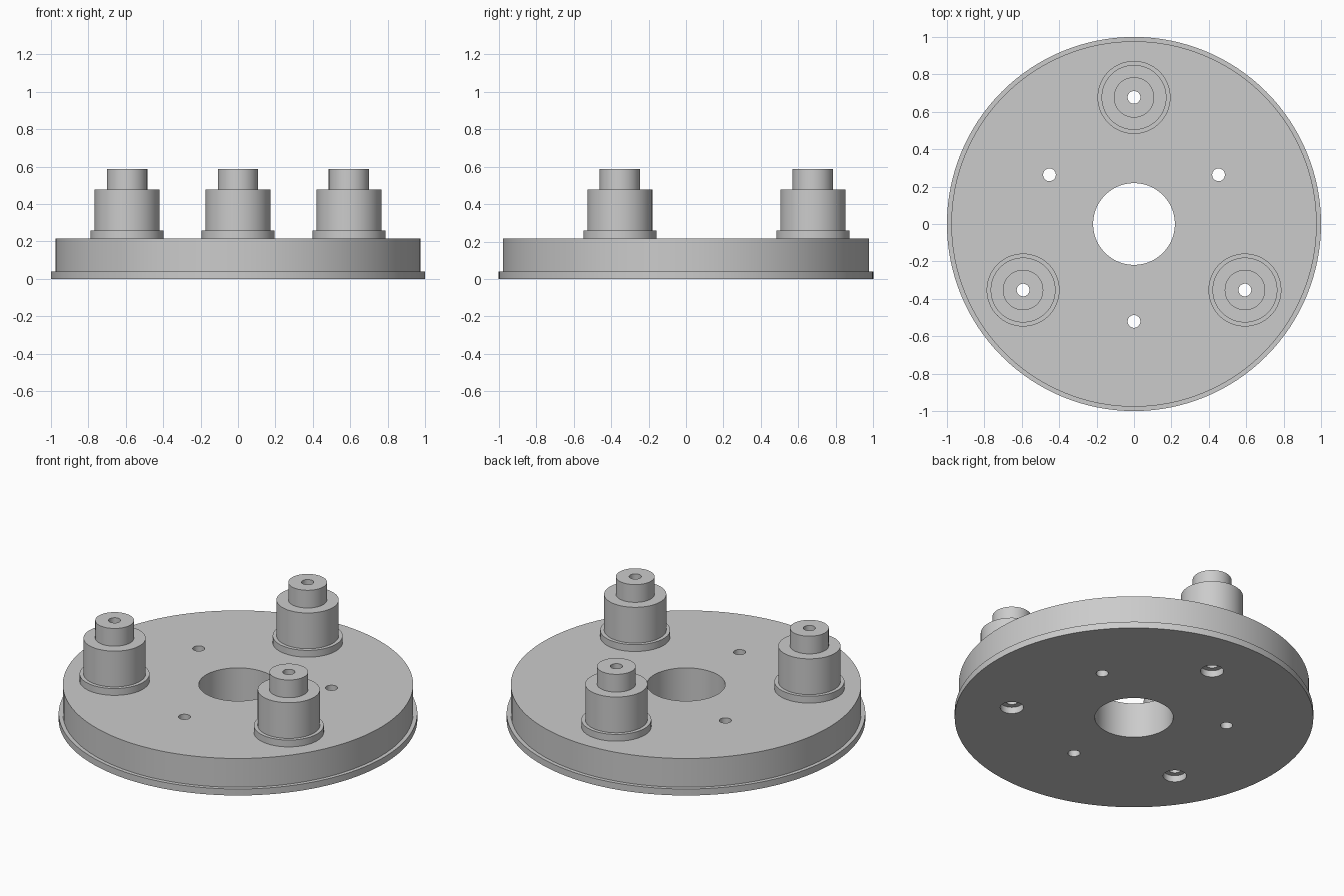
import bpy, bmesh, math
from mathutils import Vector

cube = bpy.data.objects.get("Cube")
if cube:
    bpy.data.objects.remove(cube, do_unlink=True)

# One plain grey finish
grey = bpy.data.materials.new("light grey")
grey.use_nodes = True
colour = (0.6, 0.6, 0.6, 1)
grey.diffuse_color = colour
bsdf = next(n for n in grey.node_tree.nodes if n.type == 'BSDF_PRINCIPLED')
bsdf.inputs["Base Color"].default_value = colour

BORE, PLATE_TOP, STEP = 0.034, 0.217, 0.04
POSTS = {"back": (0, 0.677), "left": (0.593, -0.353), "right": (-0.593, -0.353)}
HOLES = [(0, -0.521), (0.452, 0.263), (-0.452, 0.263)]


def lathe(name, profile, at=(0, 0), steps=64, closed=False):
    """Revolve a (radius, height) profile around a vertical axis."""
    bm = bmesh.new()
    vs = [bm.verts.new((r, 0, z)) for r, z in profile]
    es = [bm.edges.new(p) for p in zip(vs, vs[1:])]
    if closed:
        es.append(bm.edges.new((vs[-1], vs[0])))
    bmesh.ops.spin(bm, geom=vs + es, cent=(0, 0, 0), axis=(0, 0, 1),
                   angle=math.tau, steps=steps)
    bmesh.ops.remove_doubles(bm, verts=bm.verts[:], dist=1e-5)
    bmesh.ops.recalc_face_normals(bm, faces=bm.faces[:])
    bmesh.ops.translate(bm, verts=bm.verts[:], vec=Vector((*at, 0)))
    mesh = bpy.data.meshes.new(name)
    bm.to_mesh(mesh)
    bm.free()
    mesh.materials.append(grey)
    ob = bpy.data.objects.new(name, mesh)
    bpy.context.collection.objects.link(ob)
    return ob


def smooth(ob):
    bpy.ops.object.select_all(action='DESELECT')
    ob.select_set(True)
    bpy.context.view_layer.objects.active = ob
    bpy.ops.object.shade_smooth_by_angle(angle=math.radians(30))


# Round base plate with a lip at the bottom and a large centre hole
plate = lathe("base_plate", [(0.2185, 0), (1, 0), (1, STEP), (0.977, STEP),
                             (0.977, PLATE_TOP), (0.2185, PLATE_TOP)],
              steps=128, closed=True)

# Cutters: plain screw holes, and counterbored holes under the posts
cutters = [lathe("hole_cutter", [(0, -0.1), (BORE, -0.1), (BORE, 0.4), (0, 0.4)], p)
           for p in HOLES]
cutters += [lathe("counterbore_cutter",
                  [(0, -0.1), (0.065, -0.1), (0.065, STEP), (BORE, STEP),
                   (BORE, 0.4), (0, 0.4)], p) for p in POSTS.values()]
for c in cutters:
    c.hide_render = True
    mod = plate.modifiers.new("drill", 'BOOLEAN')
    mod.operation, mod.solver, mod.object = 'DIFFERENCE', 'EXACT', c

# Apply the drilling and discard the cutters
bpy.context.view_layer.update()
drilled = bpy.data.meshes.new_from_object(
    plate.evaluated_get(bpy.context.evaluated_depsgraph_get()))
plate.modifiers.clear()
plate.data = drilled
for c in cutters:
    bpy.data.objects.remove(c, do_unlink=True)
smooth(plate)

# Three stepped posts: flange, body, spigot and through bore
for side, p in POSTS.items():
    smooth(lathe(side + "_post", [
        (0.195, PLATE_TOP), (0.195, 0.259), (0.1735, 0.259), (0.1735, 0.479),
        (0.108, 0.479), (0.108, 0.588), (BORE, 0.588), (BORE, PLATE_TOP)], p))
